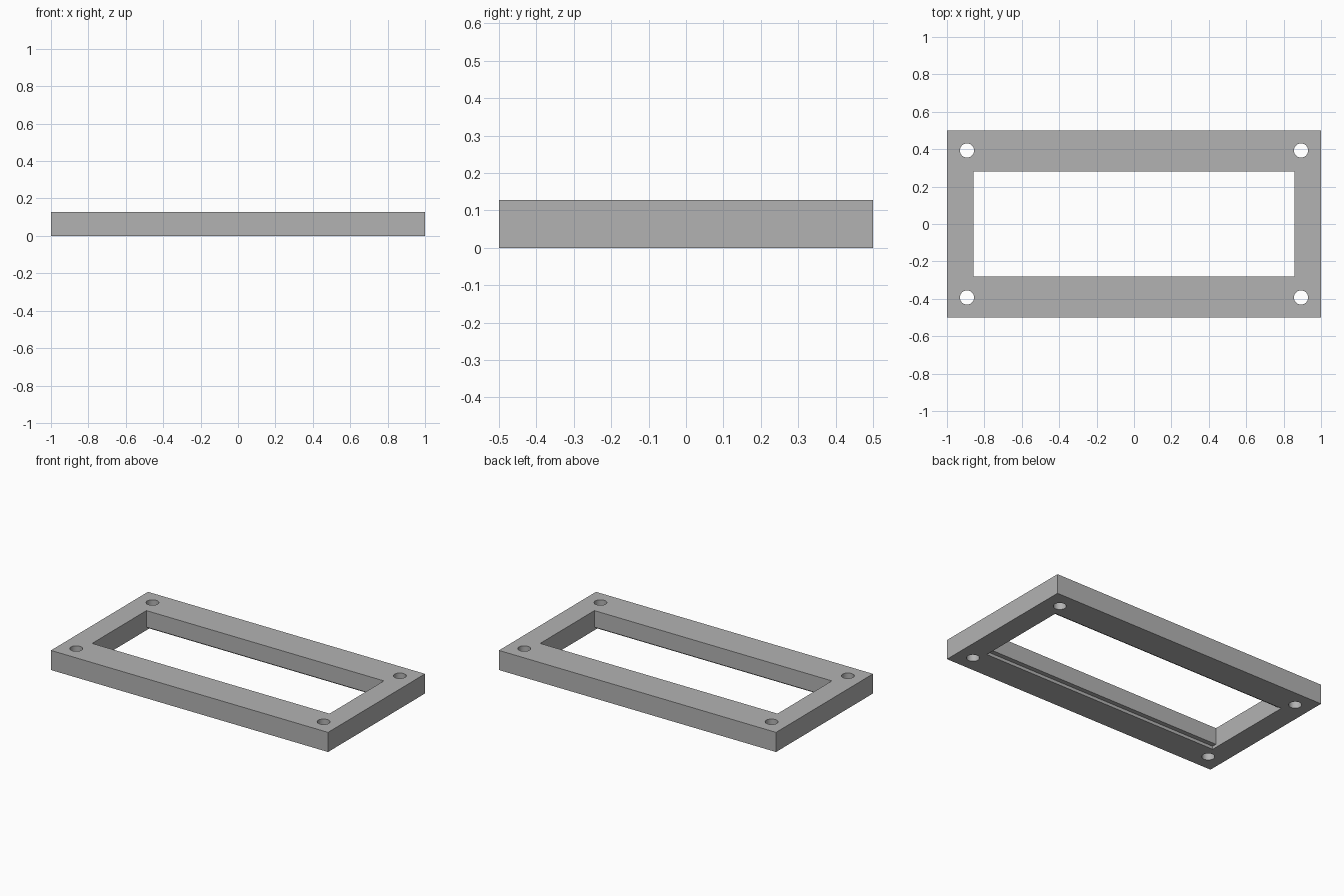
import bpy

cube = bpy.data.objects.get("Cube")
if cube:
    bpy.data.objects.remove(cube, do_unlink=True)

LENGTH, WIDTH, HEIGHT = 2.0, 1.0, 0.128
OPEN_X, OPEN_Y = 1.714, 0.56        # main opening
LEDGE, LEDGE_DEPTH = 0.03, 0.02     # shallow underside rebate
HOLE_X, HOLE_Y, HOLE_R = 0.893, 0.393, 0.038

grey = bpy.data.materials.new("plain grey")
grey.use_nodes = True
colour = (0.45, 0.45, 0.45, 1)
grey.diffuse_color = colour
grey.node_tree.nodes["Principled BSDF"].inputs["Base Color"].default_value = colour


def box(name, size, bottom):
    bpy.ops.mesh.primitive_cube_add(size=1, location=(0, 0, bottom + size[2] / 2))
    obj = bpy.context.object
    obj.name = name
    obj.scale = size
    bpy.ops.object.transform_apply(location=True, rotation=False, scale=True)
    obj.data.materials.append(grey)
    return obj


# Rectangular frame and the shapes cut from it
frame = box("frame", (LENGTH, WIDTH, HEIGHT), 0)
cutters = [
    box("opening_cutter", (OPEN_X, OPEN_Y, 1), -0.5),
    box("rebate_cutter", (OPEN_X, OPEN_Y + 2 * LEDGE, 1), LEDGE_DEPTH - 1),
]

# Screw holes in the four corners
for sx in (-1, 1):
    for sy in (-1, 1):
        bpy.ops.mesh.primitive_cylinder_add(
            vertices=32, radius=HOLE_R, depth=1, location=(sx * HOLE_X, sy * HOLE_Y, 0))
        hole = bpy.context.object
        hole.name = "screw_hole_cutter"
        hole.data.materials.append(grey)
        cutters.append(hole)

bpy.ops.object.select_all(action="DESELECT")
frame.select_set(True)
bpy.context.view_layer.objects.active = frame
for cutter in cutters:
    mod = frame.modifiers.new(cutter.name, "BOOLEAN")
    mod.operation = "DIFFERENCE"
    mod.solver = "EXACT"
    mod.object = cutter
    bpy.ops.object.modifier_apply(modifier=mod.name)
    bpy.data.objects.remove(cutter, do_unlink=True)

# Smooth hole walls, crisp frame edges
bpy.ops.object.shade_smooth_by_angle()
